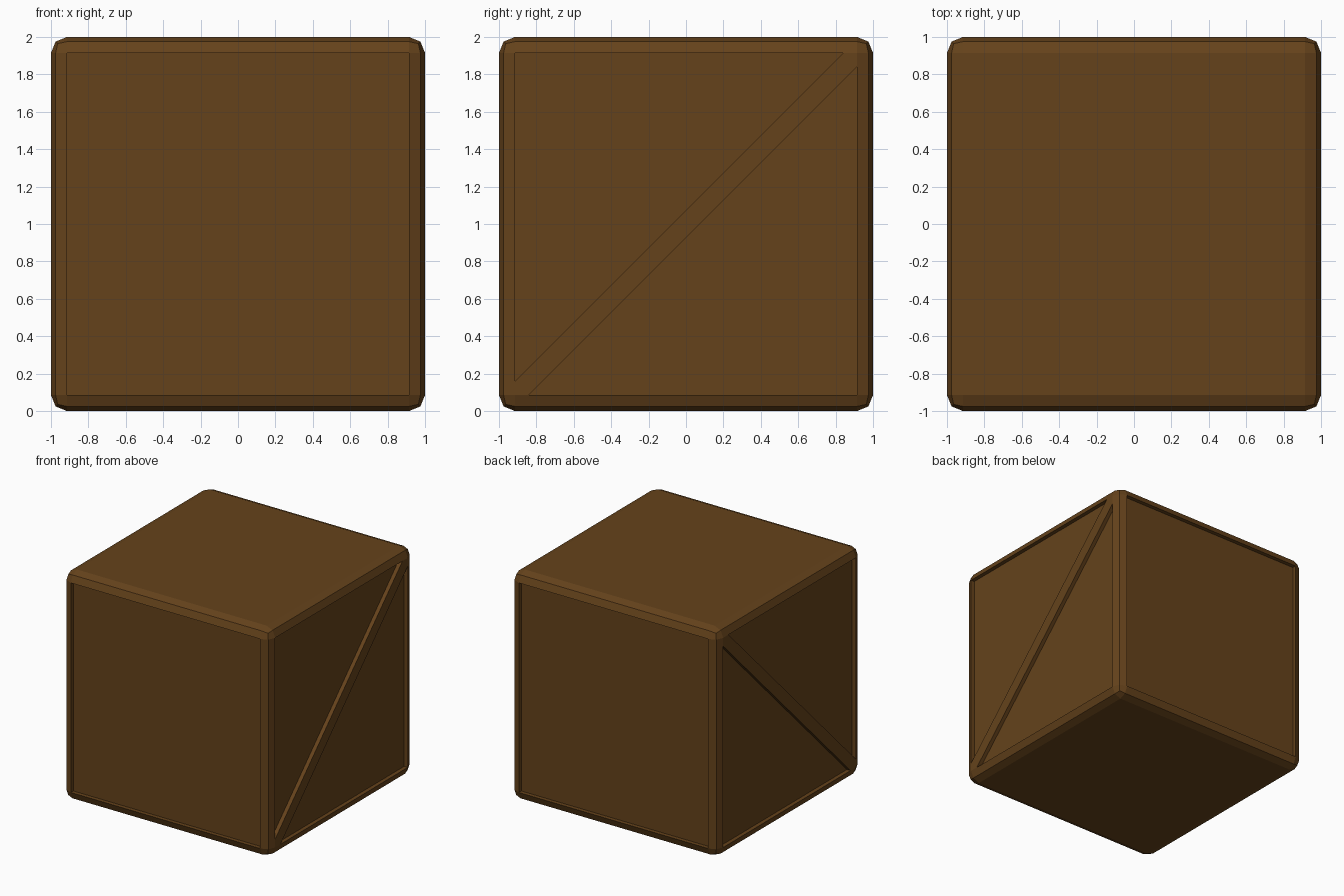
import bpy, bmesh
from mathutils import Vector

if "Cube" in bpy.data.objects:
    bpy.data.objects.remove(bpy.data.objects["Cube"])

BEVEL, DEPTH = 0.085, 0.035
EDGE = 1 - BEVEL

wood = bpy.data.materials.new("dark_wood")
wood.diffuse_color = (0.13, 0.055, 0.011, 1)
wood.use_nodes = True
wood.node_tree.nodes["Principled BSDF"].inputs["Base Color"].default_value = wood.diffuse_color


def add_object(name, bm):
    bmesh.ops.recalc_face_normals(bm, faces=bm.faces[:])
    mesh = bpy.data.meshes.new(name)
    bm.to_mesh(mesh)
    bm.free()
    mesh.materials.append(wood)
    obj = bpy.data.objects.new(name, mesh)
    bpy.context.collection.objects.link(obj)
    return obj


# Crate body: rounded cube with the four side faces sunk into panels
bm = bmesh.new()
bmesh.ops.create_cube(bm, size=2)
bmesh.ops.translate(bm, verts=bm.verts[:], vec=(0, 0, 1))
bmesh.ops.bevel(bm, geom=bm.edges[:], offset=BEVEL, offset_type='OFFSET',
                segments=2, profile=0.5, affect='EDGES')
bm.normal_update()
sides = [f for f in bm.faces if f.calc_area() > 1 and abs(f.normal.z) < 0.5]
for face in sides:
    inward = -DEPTH * face.normal.copy()
    panel = bmesh.ops.extrude_discrete_faces(bm, faces=[face])["faces"][0]
    bmesh.ops.translate(bm, verts=panel.verts[:], vec=inward)
add_object("crate_body", bm)

# Diagonal braces on the left and right, flush with the rim: (y, z) outline
half = 0.073
outline = [(-EDGE, -EDGE), (-EDGE + half, -EDGE), (EDGE, EDGE - half),
           (EDGE, EDGE), (EDGE - half, EDGE), (-EDGE, -EDGE + half)]
for name, side in (("left_brace", -1), ("right_brace", 1)):
    bm = bmesh.new()
    base = bm.faces.new([bm.verts.new((side * (1 - DEPTH - 0.003), y, z + 1.0))
                         for y, z in outline])
    out = bmesh.ops.extrude_face_region(bm, geom=[base], use_keep_orig=True)
    moved = [v for v in out["geom"] if isinstance(v, bmesh.types.BMVert)]
    bmesh.ops.translate(bm, verts=moved, vec=Vector((side * (DEPTH + 0.003), 0, 0)))
    add_object(name, bm)
